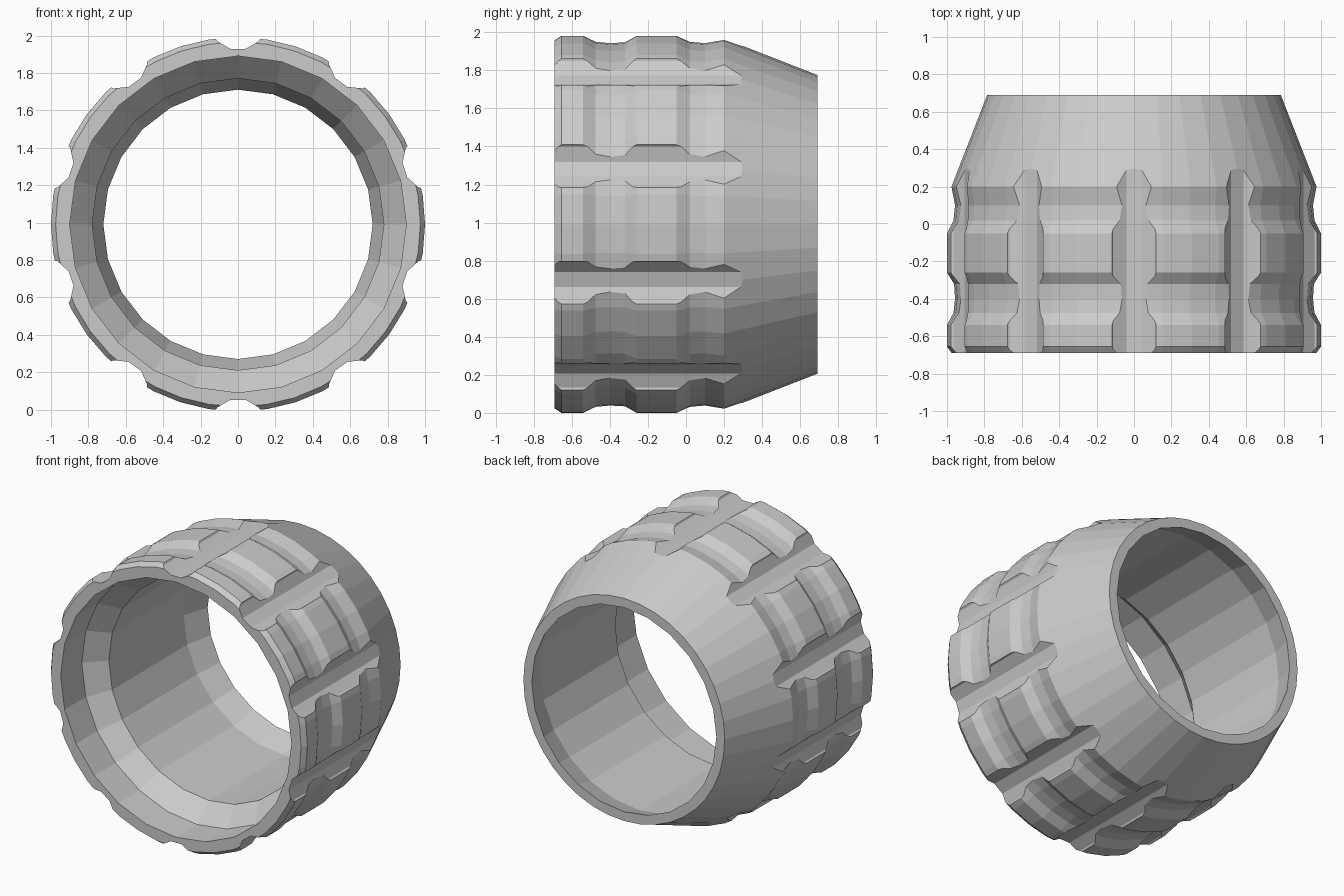
import bpy, bmesh, math
from mathutils import Matrix

cube = bpy.data.objects.get("Cube")
if cube:
    bpy.data.objects.remove(cube, do_unlink=True)

grey = bpy.data.materials.new("plain grey")
grey.use_nodes = True
colour = (0.6, 0.6, 0.6, 1)
grey.diffuse_color = colour
grey.node_tree.nodes["Principled BSDF"].inputs["Base Color"].default_value = colour


def make_object(name, bm):
    bmesh.ops.recalc_face_normals(bm, faces=bm.faces)
    mesh = bpy.data.meshes.new(name)
    bm.to_mesh(mesh)
    bm.free()
    mesh.materials.append(grey)
    obj = bpy.data.objects.new(name, mesh)
    bpy.context.collection.objects.link(obj)
    return obj


def lathe(name, profile, sides):
    """Capped solid turned round the y axis from (y, radius) points."""
    bm = bmesh.new()
    rings = []
    for y, r in profile:
        angles = [math.tau * i / sides for i in range(sides)]
        rings.append([bm.verts.new((r * math.sin(a), y, r * math.cos(a))) for a in angles])
    for a, b in zip(rings, rings[1:]):
        for i in range(sides):
            j = (i + 1) % sides
            bm.faces.new((a[i], a[j], b[j], b[i]))
    bm.faces.new(rings[0])
    bm.faces.new(rings[-1])
    return make_object(name, bm)


def cut(target, cutter):
    cutter.hide_render = True
    mod = target.modifiers.new("cut", "BOOLEAN")
    mod.operation = "DIFFERENCE"
    mod.solver = "EXACT"
    mod.object = cutter
    bpy.context.view_layer.objects.active = target
    bpy.ops.object.modifier_apply(modifier=mod.name)
    bpy.data.objects.remove(cutter, do_unlink=True)


# Outer shell: two raised bands, a small lip, then a tapered tail
outer = [(-.69, .975), (-.655, 1), (-.54, 1), (-.475, .965), (-.4, .957), (-.32, .962),
         (-.26, 1), (-.05, 1), (.02, .965), (.1, .957), (.2, .976), (.69, .785)]
ring = lathe("grip_ring", outer, 40)

# Bore: wide front recess, chamfer, main bore, narrowed back mouth
bore = [(-.8, .9), (-.455, .9), (-.325, .78), (.51, .78), (.69, .72), (.8, .72)]
cut(ring, lathe("bore_cutter", bore, 24))

# Ten shallow grooves running along the ring
GROOVES = 10
bm = bmesh.new()
for i in range(GROOVES):
    turn = Matrix.Rotation(math.tau * i / GROOVES, 4, "Y")
    place = Matrix.Translation((0, 0, 1.09))
    lay = Matrix.Rotation(math.pi / 2, 4, "X") @ Matrix.Rotation(math.pi / 12, 4, "Z")
    bmesh.ops.create_cone(bm, cap_ends=True, segments=12, radius1=.157, radius2=.157,
                          depth=2, matrix=turn @ place @ lay)
cut(ring, make_object("groove_cutter", bm))

# Stand the ring on the ground
lowest = min(v.co.z for v in ring.data.vertices)
ring.data.transform(Matrix.Translation((0, 0, -lowest)))
